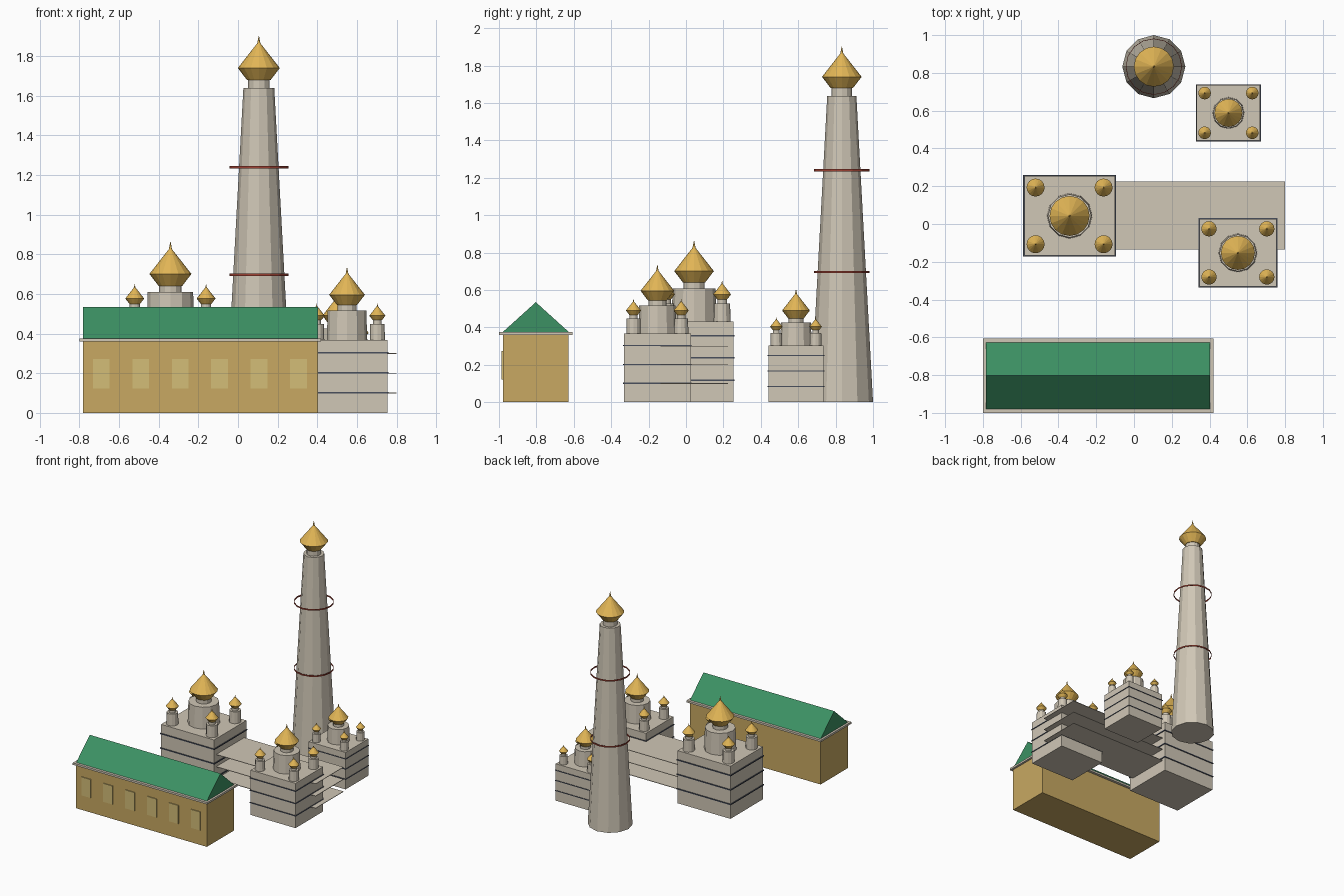
import bpy, bmesh, math

if "Cube" in bpy.data.objects:
    bpy.data.objects.remove(bpy.data.objects["Cube"])


def material(name, rgb):
    """Flat colour from 0-255 sRGB."""
    m = bpy.data.materials.new(name)
    lin = [((c / 255 + 0.055) / 1.055) ** 2.4 for c in rgb]
    m.diffuse_color = (*lin, 1)
    m.use_nodes = True
    m.node_tree.nodes["Principled BSDF"].inputs["Base Color"].default_value = m.diffuse_color
    return m


STONE = material("pale stone", (208, 199, 182))
SLATE = material("slate band", (72, 78, 92))
GOLD = material("gold", (226, 182, 86))
OCHRE = material("ochre wall", (200, 169, 98))
WINDOW = material("pale window", (212, 189, 119))
GREEN = material("green roof", (60, 145, 99))
RED = material("red ring", (160, 66, 52))


def make(name, bm, mat):
    bmesh.ops.recalc_face_normals(bm, faces=bm.faces)
    me = bpy.data.meshes.new(name)
    bm.to_mesh(me)
    bm.free()
    me.materials.append(mat)
    ob = bpy.data.objects.new(name, me)
    bpy.context.collection.objects.link(ob)
    return ob


def box(name, x0, x1, y0, y1, z0, z1, mat):
    bm = bmesh.new()
    bmesh.ops.create_cube(bm, size=1)
    for v in bm.verts:
        v.co = (x1 if v.co.x > 0 else x0, y1 if v.co.y > 0 else y0,
                z1 if v.co.z > 0 else z0)
    return make(name, bm, mat)


def lathe(name, x, y, profile, sides, mat, capped=True):
    """Turn (radius, z) points around a vertical axis at x, y."""
    bm = bmesh.new()
    rings = []
    for r, z in profile:
        rings.append([bm.verts.new((x + r * math.cos(2 * math.pi * i / sides),
                                    y + r * math.sin(2 * math.pi * i / sides), z))
                      for i in range(sides)])
    for a, b in zip(rings, rings[1:]):
        for i in range(sides):
            j = (i + 1) % sides
            bm.faces.new((a[i], a[j], b[j], b[i]))
    if capped:
        bm.faces.new(rings[0])
        bm.faces.new(rings[-1])
    return make(name, bm, mat)


def dome(name, x, y, z, s):
    """Pointed gold dome with a spike, bottom at z."""
    lathe(name, x, y, [(r * s, z + h * s) for r, h in
                       ((.06, 0), (.106, .06), (.008, .185), (.001, .222))], 16, GOLD)


def turret(name, x, y, z, s, drum_r, drum_h, neck_h, dome_s):
    """Drum, neck and dome standing on a church roof."""
    top = z + drum_h * s
    lathe(name + "_drum", x, y, [(drum_r * s, z), (drum_r * .955 * s, top)], 12, STONE)
    lathe(name + "_neck", x, y, [(.057 * dome_s, top), (.057 * dome_s, top + neck_h * s)], 12, STONE)
    dome(name + "_dome", x, y, top + neck_h * s, dome_s)


def church(name, x, y, s):
    hx, hy, h = .24 * s, .21 * s, .432 * s
    box(name + "_body", x - hx, x + hx, y - hy, y + hy, 0, h, STONE)
    # string courses around the walls
    for k in (.275, .55, .825):
        e = .006 * s
        box(name + "_band", x - hx - e, x + hx + e, y - hy - e, y + hy + e,
            k * h - .004 * s, k * h + .004 * s, SLATE)
    # central dome and four corner turrets
    turret(name + "_main", x, y, h, s, .12, .177, .032, s)
    for sx in (-1, 1):
        for sy in (-1, 1):
            turret(name + "_corner", x + sx * .18 * s, y + sy * .15 * s, h, s,
                   .045, .096, .022, .45 * s)


church("large_church", -.341, .043, 1)
church("middle_church", .55, -.153, .85)
church("small_church", .5, .588, .7)

# thin terraces joining the large and middle churches
for z in (.1, .2, .3):
    box("terrace", -.3, .8, -.136, .224, z - .002, z + .002, STONE)

# bell tower with dome and loose rings
TX, TY = .105, .833
lathe("tower_shaft", TX, TY, [(.167, 0), (.078, 1.638)], 12, STONE)
lathe("tower_neck", TX, TY, [(.055, 1.638), (.055, 1.68)], 12, STONE)
dome("tower_dome", TX, TY, 1.68, 1)
for z in (.697, 1.24):
    lathe("tower_ring", TX, TY, [(.149, z - .006), (.149, z + .006),
                                 (.146, z + .006), (.146, z - .006), (.149, z - .006)],
          16, RED, capped=False)

# long hall with eaves, gabled roof and front windows
box("hall_body", -.783, .403, -.979, -.627, 0, .36, OCHRE)
box("hall_eaves", -.8, .42, -1, -.606, .36, .376, STONE)
bm = bmesh.new()
ends = [[bm.verts.new((x, y, z)) for y, z in ((-.979, .376), (-.627, .376), (-.803, .535))]
        for x in (-.783, .403)]
for f in ends:
    bm.faces.new(f)
for i in range(3):
    j = (i + 1) % 3
    bm.faces.new((ends[0][i], ends[0][j], ends[1][j], ends[1][i]))
make("hall_roof", bm, GREEN)
for i in range(6):
    cx = -.69 + i * .199
    box("hall_window", cx - .042, cx + .042, -.986, -.978, .122, .273, WINDOW)
